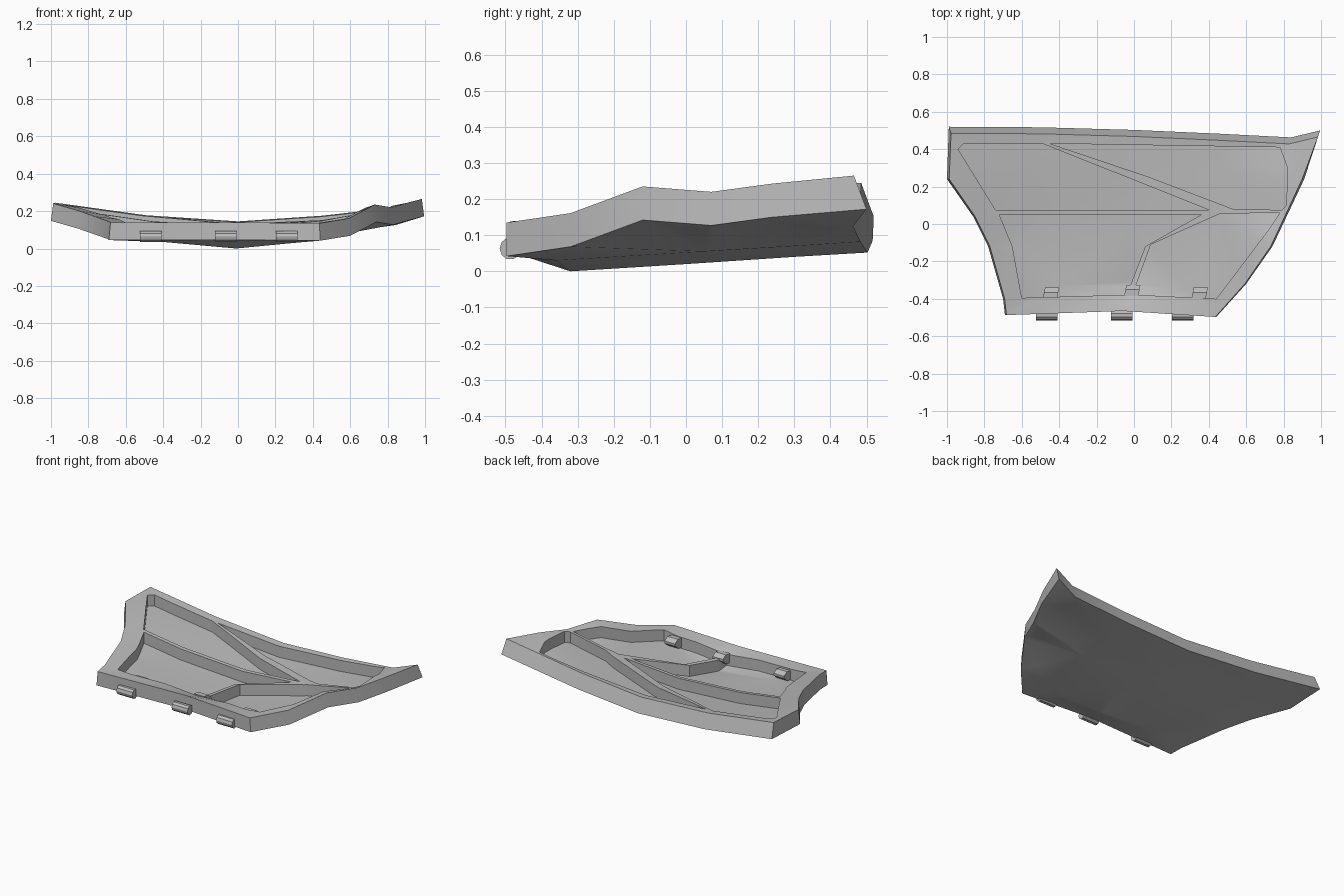
import bpy, bmesh, math
from mathutils import Vector
from mathutils.geometry import delaunay_2d_cdt

if "Cube" in bpy.data.objects:
    bpy.data.objects.remove(bpy.data.objects["Cube"])

grey = bpy.data.materials.new("panel_grey")
grey.diffuse_color = (0.5, 0.5, 0.5, 1)
grey.use_nodes = True
grey.node_tree.nodes["Principled BSDF"].inputs["Base Color"].default_value = grey.diffuse_color

RIM, SKIN = 0.093, 0.02   # rim height and floor thickness above the underside

# Panel outline, counter-clockwise, with underside height
OUTLINE = [(-0.69, -0.487, .045), (-0.06, -0.465, .047), (0.44, -0.497, .042),
           (0.60, -0.32, .068), (0.74, -0.12, .142), (0.83, 0.07, .127),
           (0.91, 0.24, .15), (0.995, 0.50, .172), (0.84, 0.463, .125),
           (0.45, 0.483, .082), (0.0, 0.503, .052), (-0.5, 0.517, .085),
           (-0.99, 0.52, .152), (-1.0, 0.24, .148), (-0.86, 0.04, .108),
           (-0.78, -0.12, .08), (-0.70, -0.40, .052)]
# Interior points that shape the bulge of the underside
INNER = [(-0.01, -0.32, .0), (0, 0.0, .02), (0, 0.3, .04), (-0.45, 0.05, .05),
         (-0.5, 0.32, .075), (0.45, 0.05, .055), (0.45, 0.3, .07),
         (-0.4, -0.33, .035), (0.3, -0.36, .03)]
# Recesses between rim and ribs
HOLES = [
    [(-.94, .40), (-.91, .43), (-.49, .43), (.40, .075), (-.74, .075)],
    [(-.45, .43), (.07, .255), (.53, .08), (.79, .075), (.815, .1), (.82, .3), (.78, .41)],
    [(-.72, .05), (.36, .05), (.06, -.12), (-.02, -.33), (-.03, -.378), (-.6, -.395), (-.65, -.12)],
    [(.46, .055), (.78, .06), (.72, -.03), (.44, -.40), (.0, -.378), (.01, -.33), (.09, -.11)]]


def inside(p, poly):
    hit = False
    for a, b in zip(poly, poly[1:] + poly[:1]):
        if (a[1] > p[1]) != (b[1] > p[1]):
            if p[0] < a[0] + (p[1] - a[1]) * (b[0] - a[0]) / (b[1] - a[1]):
                hit = not hit
    return hit


def center(pts):
    return (sum(p[0] for p in pts) / len(pts), sum(p[1] for p in pts) / len(pts))


def loop_edges(start, n):
    return [(start + i, start + (i + 1) % n) for i in range(n)]


# Coarse height mesh over the control points
ctrl = OUTLINE + INNER
res = delaunay_2d_cdt([Vector(c[:2]) for c in ctrl], loop_edges(0, len(OUTLINE)), [], 0, 1e-6)
tris = [[ctrl[res[3][i][0]] for i in f] for f in res[2]]
tris = [t for t in tris if inside(center(t), OUTLINE)]


def underside(p):
    best, z = -1e9, 0
    for a, b, c in tris:
        d = (b[1] - c[1]) * (a[0] - c[0]) + (c[0] - b[0]) * (a[1] - c[1])
        if abs(d) < 1e-9:
            continue
        u = ((b[1] - c[1]) * (p[0] - c[0]) + (c[0] - b[0]) * (p[1] - c[1])) / d
        v = ((c[1] - a[1]) * (p[0] - c[0]) + (a[0] - c[0]) * (p[1] - c[1])) / d
        m = min(u, v, 1 - u - v)
        if m > best:
            best, z = m, u * a[2] + v * b[2] + (1 - u - v) * c[2]
    return z


# Fine mesh: height creases and recess borders cut into one triangulation
pts = [Vector(c[:2]) for c in ctrl]
edges = loop_edges(0, len(OUTLINE)) + [tuple(e) for e in res[1]]
for h in HOLES:
    edges += loop_edges(len(pts), len(h))
    pts += [Vector(p) for p in h]
out = delaunay_2d_cdt(pts, edges, [], 0, 1e-6)
P = out[0]
kind, owner = {}, {}
for f in out[2]:
    c = center([P[i] for i in f])
    if inside(c, OUTLINE):
        k = "floor" if any(inside(c, h) for h in HOLES) else "rim"
        kind[tuple(f)] = k
        for a, b in zip(f, f[1:] + f[:1]):
            owner[(a, b)] = k
border = {i for (a, b) in owner if (b, a) not in owner for i in (a, b)}

bm = bmesh.new()
cache = {}


def vert(level, i):
    if (level, i) not in cache:
        x, y = P[i]
        z = underside(P[i]) + {"base": 0, "floor": SKIN, "rim": RIM}[level]
        if level == "rim" and i in border:      # outer wall leans inward
            x *= 0.988
            y -= 0.035 * min(1, max(0, (y - 0.36) / 0.1))
        cache[(level, i)] = bm.verts.new((x, y, z))
    return cache[(level, i)]


for f, k in kind.items():
    bm.faces.new([vert("base", i) for i in reversed(f)])
    bm.faces.new([vert(k, i) for i in f])
for (a, b), k in owner.items():
    other = owner.get((b, a))
    low = "base" if other is None else "floor" if (k, other) == ("rim", "floor") else None
    if low:
        bm.faces.new([vert(low, a), vert(low, b), vert(k, b), vert(k, a)])
bmesh.ops.recalc_face_normals(bm, faces=bm.faces)


def finish(bm, name):
    me = bpy.data.meshes.new(name)
    bm.to_mesh(me)
    bm.free()
    me.materials.append(grey)
    ob = bpy.data.objects.new(name, me)
    bpy.context.collection.objects.link(ob)
    return ob


panel = finish(bm, "ribbed_panel")
bpy.context.view_layer.objects.active = panel
panel.select_set(True)
bpy.ops.object.shade_smooth_by_angle(angle=math.radians(25))


def prism(name, x, width, profile, skew=0):
    """Extrude a (y, z) profile along x."""
    bm = bmesh.new()
    ends = [[bm.verts.new((x + s * width / 2 + skew * (y - profile[0][0]), y, z))
             for y, z in profile] for s in (-1, 1)]
    n = len(profile)
    bm.faces.new(ends[0])
    bm.faces.new(ends[1][::-1])
    for i in range(n):
        j = (i + 1) % n
        bm.faces.new([ends[0][i], ends[1][i], ends[1][j], ends[0][j]])
    bmesh.ops.recalc_face_normals(bm, faces=bm.faces)
    finish(bm, name)


# Rounded hinge clips on the front edge
knuckle = [(-0.487 + 0.029 * math.cos(math.tau * i / 10),
            0.063 + 0.031 * math.sin(math.tau * i / 10)) for i in range(10)]
for i, x in enumerate((-0.467, -0.065, 0.26)):
    prism(f"front_clip_{i + 1}", x, 0.115, knuckle)

# Sloped catches on the inside of the front rim
for i, (x, y) in enumerate(((-0.45, -0.40), (-0.015, -0.385), (0.345, -0.40))):
    catch = [(y, 0.06), (y, 0.122), (y + 0.035, 0.122), (y + 0.06, 0.10), (y + 0.06, 0.085), (y + 0.03, 0.06)]
    prism(f"inner_catch_{i + 1}", x, 0.075, catch, 0.2)
